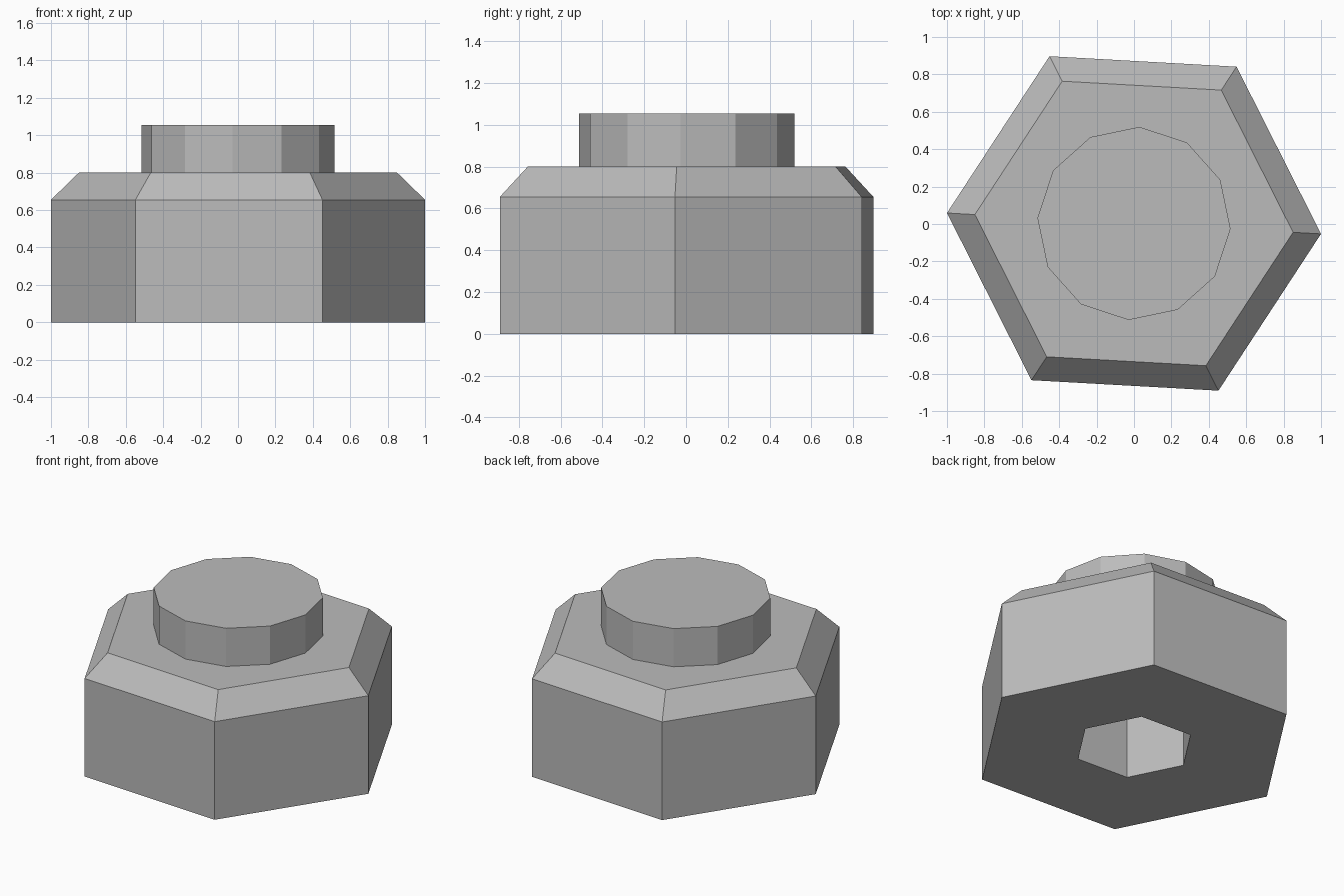
import bpy, bmesh
from math import cos, sin, pi, radians

cube = bpy.data.objects.get("Cube")
if cube:
    bpy.data.objects.remove(cube, do_unlink=True)

TURN = radians(-3.2)
CENTRE_Y = 0.003

grey = bpy.data.materials.new("plain grey")
grey.use_nodes = True
grey.diffuse_color = (0.5, 0.5, 0.5, 1)
grey.node_tree.nodes["Principled BSDF"].inputs["Base Color"].default_value = grey.diffuse_color


def loft(name, sides, profile):
    """Join polygon rings given as (radius, height), closing both ends."""
    bm = bmesh.new()
    rings = []
    for radius, z in profile:
        angles = [TURN + 2 * pi * i / sides for i in range(sides)]
        rings.append([bm.verts.new((radius * cos(a), radius * sin(a) + CENTRE_Y, z))
                      for a in angles])
    for low, high in zip(rings, rings[1:]):
        for i in range(sides):
            j = (i + 1) % sides
            bm.faces.new((low[i], low[j], high[j], high[i]))
    bm.faces.new(rings[0])
    bm.faces.new(rings[-1])
    bmesh.ops.recalc_face_normals(bm, faces=bm.faces)
    mesh = bpy.data.meshes.new(name)
    bm.to_mesh(mesh)
    bm.free()
    mesh.materials.append(grey)
    obj = bpy.data.objects.new(name, mesh)
    bpy.context.collection.objects.link(obj)
    return obj


# Hexagonal body: socket roof, socket wall, underside, outer wall, bevel, top
loft("hex_body", 6, [(0.37, 0.65), (0.37, 0), (1.0015, 0), (1.0015, 0.655), (0.852, 0.8)])

# Twelve-sided boss on the top
loft("round_boss", 12, [(0.517, 0.8), (0.517, 1.055)])
